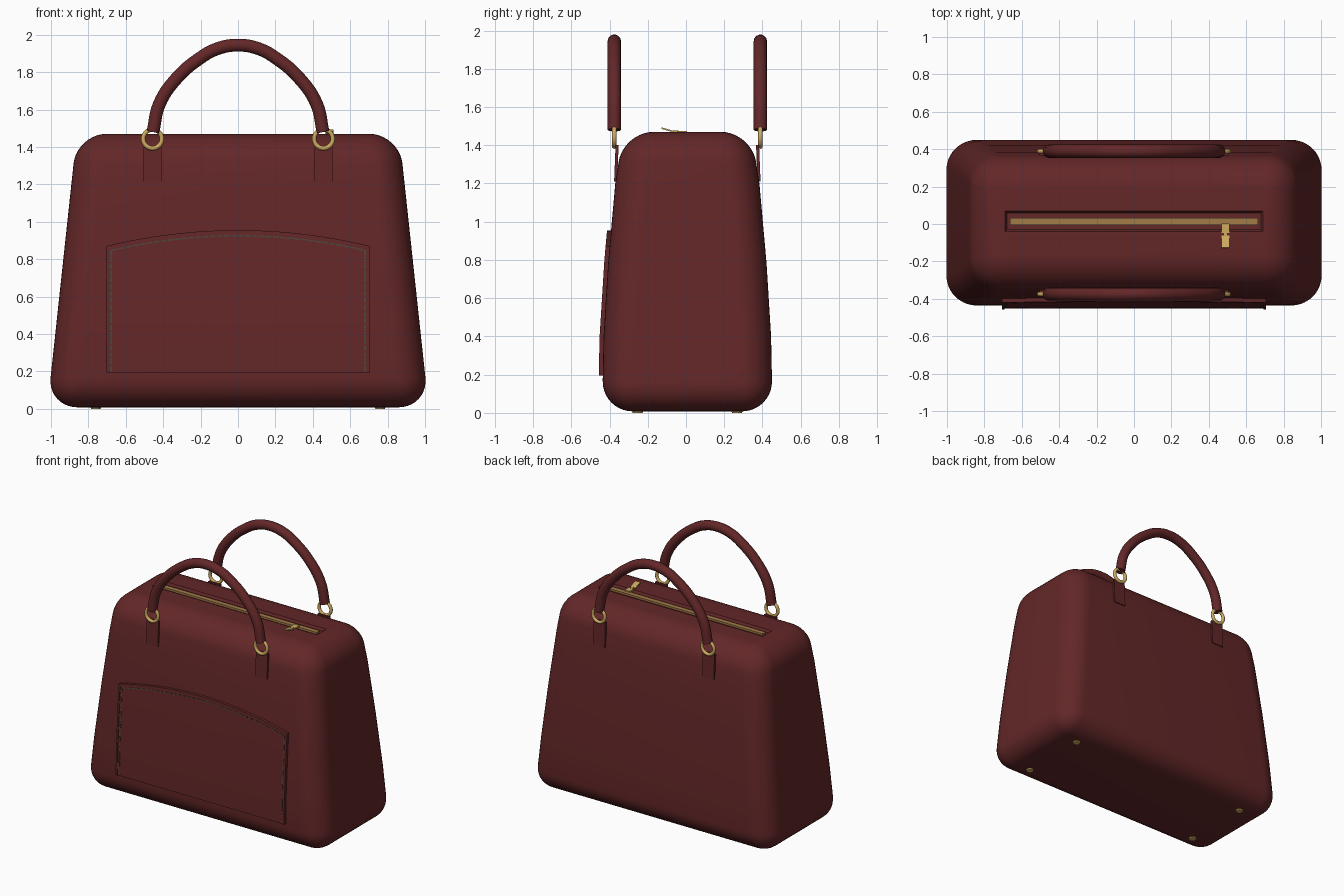
import bpy, bmesh, math
from mathutils import Vector, Matrix

cube = bpy.data.objects.get("Cube")
if cube:
    bpy.data.objects.remove(cube, do_unlink=True)


def material(name, rgb):
    m = bpy.data.materials.new(name)
    m.use_nodes = True
    m.diffuse_color = (*rgb, 1)
    m.node_tree.nodes["Principled BSDF"].inputs["Base Color"].default_value = (*rgb, 1)
    return m


LEATHER = material("burgundy leather", (0.125, 0.02, 0.021))
GOLD = material("polished gold", (0.62, 0.41, 0.12))
TEETH = material("zip brass", (0.36, 0.2, 0.065))
THREAD = material("grey thread", (0.065, 0.06, 0.045))

CY = 0.007          # depth centre of the bag
TOP, BASE = 1.47, 0.008
PROFILE = [(BASE, 0.446), (0.4, 0.438), (0.8, 0.413), (1.2, 0.377), (TOP, 0.335)]


def half_width(z):
    return 1.02 - 0.158 * z / TOP


def half_depth(z):
    for (z0, d0), (z1, d1) in zip(PROFILE, PROFILE[1:]):
        if z <= z1:
            return d0 + (d1 - d0) * (z - z0) / (z1 - z0)
    return PROFILE[-1][1]


def finish(name, bm, mat, smooth=True):
    bmesh.ops.recalc_face_normals(bm, faces=bm.faces)
    mesh = bpy.data.meshes.new(name)
    bm.to_mesh(mesh)
    bm.free()
    mesh.materials.append(mat)
    ob = bpy.data.objects.new(name, mesh)
    bpy.context.collection.objects.link(ob)
    if smooth:
        bpy.ops.object.select_all(action='DESELECT')
        ob.select_set(True)
        bpy.context.view_layer.objects.active = ob
        bpy.ops.object.shade_smooth_by_angle(angle=math.radians(35))
    return ob


def add_box(bm, centre, size, tilt=0):
    mat = (Matrix.Translation(centre) @ Matrix.Rotation(tilt, 4, 'X')
           @ Matrix.Diagonal((*size, 1)))
    bmesh.ops.create_cube(bm, size=1, matrix=mat)


def add_patch(bm, x0, x1, low, high, surface, thick, nx=1, nz=1):
    """Curved slab: low/high give z from x, surface gives outer y from z."""
    layers = []
    for depth in (0, thick):
        rows = []
        for j in range(nz + 1):
            row = []
            for i in range(nx + 1):
                x = x0 + (x1 - x0) * i / nx
                z = low(x) + (high(x) - low(x)) * j / nz
                row.append(bm.verts.new((x, surface(z) + depth, z)))
            rows.append(row)
        layers.append(rows)
    for rows in layers:
        for a, b in zip(rows, rows[1:]):
            for i in range(nx):
                bm.faces.new((a[i], a[i + 1], b[i + 1], b[i]))
    front, back = layers
    for j in range(nz):
        for i in (0, nx):
            bm.faces.new((front[j][i], front[j + 1][i], back[j + 1][i], back[j][i]))
    for i in range(nx):
        for j in (0, nz):
            bm.faces.new((front[j][i], front[j][i + 1], back[j][i + 1], back[j][i]))


# Bag body: tapered stack of rectangles with rounded edges
bm = bmesh.new()
rings = []
for z, d in PROFILE:
    w = half_width(z)
    rings.append([bm.verts.new((sx * w, CY + sy * d, z))
                  for sx, sy in ((-1, -1), (1, -1), (1, 1), (-1, 1))])
bm.faces.new(rings[0])
bm.faces.new(rings[-1])
for a, b in zip(rings, rings[1:]):
    for i in range(4):
        k = (i + 1) % 4
        bm.faces.new((a[i], a[k], b[k], b[i]))
bmesh.ops.recalc_face_normals(bm, faces=bm.faces)
ends = set(rings[0] + rings[-1])
round_edges = [e for e in bm.edges
               if abs(e.verts[0].co.z - e.verts[1].co.z) > 0.1
               or (e.verts[0] in ends and e.verts[1] in ends)]
bmesh.ops.bevel(bm, geom=round_edges, offset=0.16, segments=10, profile=0.5,
                affect='EDGES', clamp_overlap=True)

# Sunken zip channel in the top face
lid = max((f for f in bm.faces if f.normal.z > 0.99), key=lambda f: f.calc_area())
for hx, hy, z in ((0.69, 0.055, TOP), (0.68, 0.045, TOP - 0.018)):
    bmesh.ops.inset_region(bm, faces=[lid], thickness=0.005)
    for v in lid.verts:
        v.co = Vector((math.copysign(hx, v.co.x),
                       0.015 + math.copysign(hy, v.co.y - 0.01), z))
finish("bag_body", bm, LEATHER)

# Zip and its pull
bm = bmesh.new()
add_box(bm, (0, 0.013, TOP - 0.014), (1.325, 0.036, 0.02))
finish("zip_strip", bm, TEETH, False)
bm = bmesh.new()
add_box(bm, (0.49, -0.022, TOP - 0.001), (0.042, 0.052, 0.012))
add_box(bm, (0.49, -0.095, TOP + 0.01), (0.042, 0.068, 0.008), math.radians(-16))
add_box(bm, (0.49, -0.055, TOP + 0.003), (0.015, 0.03, 0.006))
finish("zip_pull", bm, GOLD, False)


# Front pocket with arched top, raised hem and stitching
def arch(x):
    return 0.955 - 0.085 * (x / 0.705) ** 2


def bottom(x):
    return 0.195


def front(offset):
    return lambda z: CY - half_depth(z) - offset


bm = bmesh.new()
add_patch(bm, -0.705, 0.705, bottom, arch, front(0.016), 0.03, 28, 12)
finish("front_pocket", bm, LEATHER)

bm = bmesh.new()
add_patch(bm, -0.705, 0.705, lambda x: arch(x) - 0.022, arch, front(0.021), 0.006, 28)
for s in (-1, 1):
    add_patch(bm, s * 0.692, s * 0.705, bottom, lambda x: arch(x) - 0.022,
              front(0.021), 0.006, 1, 12)
finish("pocket_hem", bm, LEATHER, False)

bm = bmesh.new()
for s in (-1, 1):
    for k in range(18):
        z = 0.2 + k * 0.0365
        add_patch(bm, s * 0.675, s * 0.685, lambda x: z, lambda x: z + 0.029,
                  front(0.018), 0.004)
for k in range(36):
    x = -0.675 + k * 0.0375
    add_patch(bm, x, x + 0.03, lambda t: arch(t) - 0.034, lambda t: arch(t) - 0.026,
              front(0.018), 0.004)
finish("pocket_stitching", bm, THREAD, False)

# Handles, rings and tabs on both faces
ARC = [(0.455, 1.48), (0.42, 1.63), (0.33, 1.765), (0.21, 1.87), (0.11, 1.925)]
PATH = [(-x, z) for x, z in ARC] + [(0, 1.944)] + ARC[::-1]
for side, label in ((-1, "front"), (1, "back")):
    y = CY + side * 0.382
    curve = bpy.data.curves.new(label + "_handle", 'CURVE')
    curve.dimensions = '3D'
    curve.bevel_depth = 0.035
    curve.bevel_resolution = 5
    curve.use_fill_caps = True
    spline = curve.splines.new('BEZIER')
    spline.bezier_points.add(len(PATH) - 1)
    for p, (x, z) in zip(spline.bezier_points, PATH):
        p.co = (x, y, z)
        p.handle_left_type = p.handle_right_type = 'AUTO'
    curve.materials.append(LEATHER)
    bpy.context.collection.objects.link(
        bpy.data.objects.new(label + "_handle", curve))

    for s, hand in ((-1, "right"), (1, "left")):
        bpy.ops.mesh.primitive_torus_add(
            major_radius=0.05, minor_radius=0.012, major_segments=28, minor_segments=10,
            location=(s * 0.457, y, 1.443), rotation=(math.pi / 2, 0, 0))
        ring = bpy.context.object
        ring.name = f"{label}_{hand}_ring"
        ring.data.materials.append(GOLD)
        bpy.ops.object.shade_smooth_by_angle(angle=math.radians(60))

        bm = bmesh.new()
        add_patch(bm, s * 0.457 - 0.049, s * 0.457 + 0.049,
                  lambda x: 1.21, lambda x: 1.4,
                  lambda z: CY + side * (0.383 - 0.04 * (z - 1.21)), -side * 0.016, 1, 3)
        finish(f"{label}_{hand}_tab", bm, LEATHER, False)

# Metal feet
bm = bmesh.new()
for sx in (-1, 1):
    for sy in (-1, 1):
        bmesh.ops.create_cone(bm, cap_ends=True, segments=16, radius1=0.026, radius2=0.03,
                              depth=0.014,
                              matrix=Matrix.Translation((sx * 0.76, CY + sy * 0.26, 0.007)))
finish("feet", bm, GOLD)
